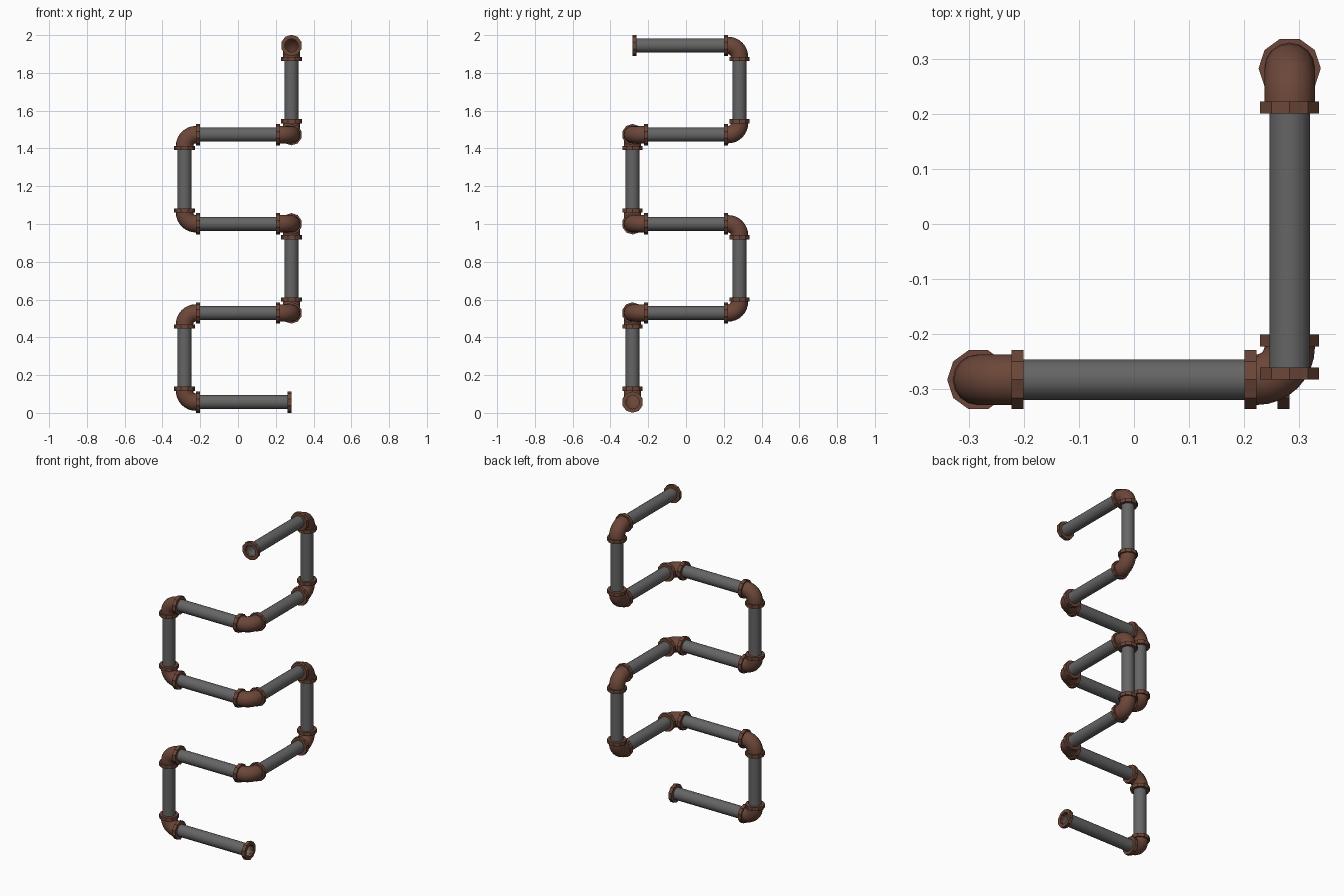
import bpy, bmesh, math
from mathutils import Vector

if "Cube" in bpy.data.objects:
    bpy.data.objects.remove(bpy.data.objects["Cube"])

def material(name, rgb):
    m = bpy.data.materials.new(name)
    m.diffuse_color = (*rgb, 1)
    m.use_nodes = True
    m.node_tree.nodes["Principled BSDF"].inputs["Base Color"].default_value = m.diffuse_color
    return m

STEEL = material("grey steel", (0.13, 0.13, 0.13))
RUST = material("rusty brown", (0.15, 0.062, 0.041))

PIPE_R, ELBOW_R, FLANGE_R = 0.037, 0.046, 0.0565
BEND = 0.06          # corner to start of the bend
FLANGE = 0.022       # flange thickness
C = 0.283            # half width of the coil

def loft(name, rings, sides, mat, loop=False, smooth=True):
    """Skin rings given as (centre, u, v, radius)."""
    bm = bmesh.new()
    rows = []
    for c, u, v, r in rings:
        rows.append([bm.verts.new(c + r * (u * math.cos(a) + v * math.sin(a)))
                     for a in (2 * math.pi * i / sides for i in range(sides))])
    n = len(rows)
    for j in range(n if loop else n - 1):
        a, b = rows[j], rows[(j + 1) % n]
        for i in range(sides):
            k = (i + 1) % sides
            bm.faces.new((a[i], a[k], b[k], b[i]))
    for f in bm.faces:
        f.smooth = smooth
    me = bpy.data.meshes.new(name)
    bm.to_mesh(me)
    bm.free()
    me.materials.append(mat)
    ob = bpy.data.objects.new(name, me)
    bpy.context.collection.objects.link(ob)
    return ob

def frame(d):
    u = Vector((0, 0, 1)) if abs(d.z) < 0.5 else Vector((1, 0, 0))
    return u, d.cross(u)

def pipe(name, a, b):
    u, v = frame((b - a).normalized())
    loft(name, [(a, u, v, PIPE_R), (b, u, v, PIPE_R)], 20, STEEL)

def flange(name, p, d):
    """Ring starting at p and running along d."""
    u, v = frame(d)
    q = p + d * FLANGE
    loft(name, [(p, u, v, PIPE_R - 0.001), (p, u, v, FLANGE_R), (q, u, v, FLANGE_R),
                (q, u, v, PIPE_R - 0.001)], 10, RUST, loop=True, smooth=False)

def elbow(name, corner, d_in, d_out):
    centre = corner - d_in * BEND + d_out * BEND
    side = d_in.cross(d_out)
    rings = []
    for i in range(9):
        t = math.pi / 2 * i / 8
        radial = -d_out * math.cos(t) + d_in * math.sin(t)
        rings.append((centre + radial * BEND, side, radial, ELBOW_R))
    # flip so the faces point outwards
    rings = [(c, v, s, r) for c, s, v, r in rings]
    loft(name, rings, 16, RUST)

# Path of the coil: corners at five levels
z = [0.057 + 0.472 * i for i in range(5)]
path = [Vector(p) for p in (
    (C, -C, z[0]), (-C, -C, z[0]), (-C, -C, z[1]), (C, -C, z[1]), (C, C, z[1]),
    (C, C, z[2]), (C, -C, z[2]), (-C, -C, z[2]), (-C, -C, z[3]), (C, -C, z[3]),
    (C, C, z[3]), (C, C, z[4]), (C, -C, z[4]))]
dirs = [(b - a).normalized() for a, b in zip(path, path[1:])]
last = len(dirs) - 1

# Straight pipes with a flange at each end
for i, d in enumerate(dirs):
    a = path[i] + d * (0 if i == 0 else BEND)
    b = path[i + 1] - d * (0 if i == last else BEND)
    pipe(f"pipe_{i}", a, b)
    flange(f"start_flange_{i}", a, d)
    flange(f"end_flange_{i}", b, -d)

# Elbow fittings at the corners
for i in range(1, len(path) - 1):
    elbow(f"elbow_{i}", path[i], dirs[i - 1], dirs[i])

# Consistent outward normals
for ob in bpy.context.collection.objects:
    bm = bmesh.new()
    bm.from_mesh(ob.data)
    bmesh.ops.recalc_face_normals(bm, faces=bm.faces)
    bm.to_mesh(ob.data)
    bm.free()
